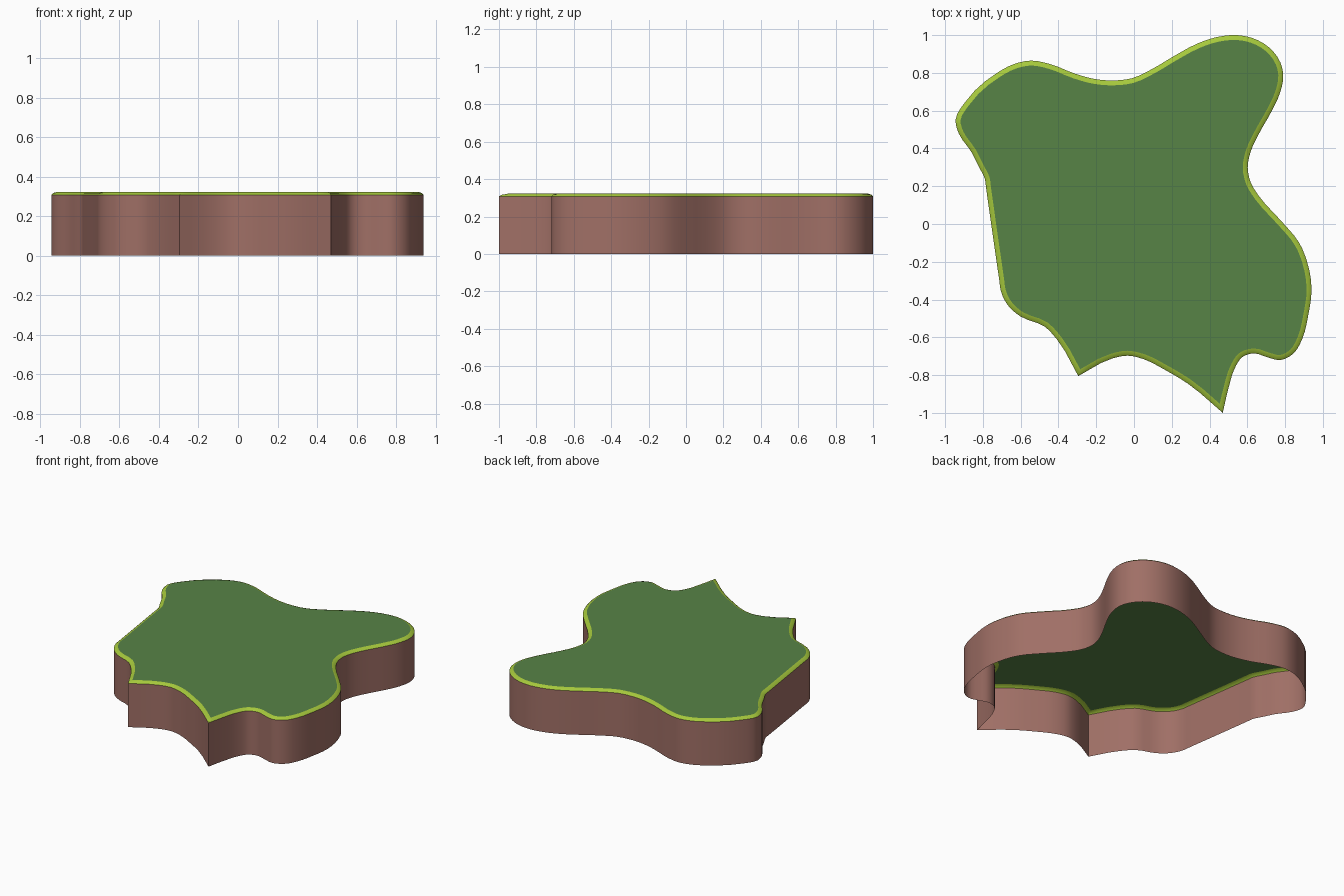
import bpy
from mathutils import Vector

if "Cube" in bpy.data.objects:
    bpy.data.objects.remove(bpy.data.objects["Cube"])

# Plan outline of the island, clockwise from the left lobe
OUTLINE = [Vector(p) for p in [
    (-.945, .55), (-.89, .65), (-.725, .80), (-.635, .847), (-.545, .865), (-.445, .847),
    (-.31, .795), (-.21, .768), (-.115, .76), (-.01, .772), (.095, .82), (.21, .888),
    (.335, .955), (.44, .99), (.545, 1.0), (.625, .985), (.715, .935), (.775, .855),
    (.79, .79), (.775, .70), (.73, .60), (.66, .475), (.615, .375), (.602, .30),
    (.618, .22), (.66, .15), (.785, .01), (.875, -.10), (.915, -.195), (.94, -.345),
    (.922, -.485), (.89, -.61), (.845, -.685), (.775, -.72), (.705, -.705), (.635, -.685),
    (.572, -.705), (.54, -.75), (.50, -.87), (.47, -1.0), (.285, -.845), (.16, -.77),
    (.055, -.717), (-.035, -.697), (-.115, -.712), (-.295, -.805), (-.405, -.615),
    (-.47, -.545), (-.60, -.49), (-.66, -.44), (-.705, -.355), (-.713, -.30),
    (-.783, .19), (-.79, .24), (-.82, .30), (-.86, .38), (-.928, .48)]]
CORNERS = {(.47, -1.0), (-.295, -.805)}   # the two pointed tips
STEPS = 3


def is_corner(p):
    return any((p - Vector(c)).length < 1e-4 for c in CORNERS)


def smooth_loop(pts):
    """Hermite curve through the points, kept sharp at the corners."""
    n, out = len(pts), []

    def tangent(i, chord):
        if is_corner(pts[i]):
            return chord
        a, b = pts[i] - pts[i - 1], pts[(i + 1) % n] - pts[i]
        return (a.normalized() * b.length + b.normalized() * a.length).normalized() * chord.length

    for i in range(n):
        j = (i + 1) % n
        p, q = pts[i], pts[j]
        u, v = tangent(i, q - p), tangent(j, q - p)
        for k in range(STEPS):
            t = k / STEPS
            out.append(p * (2*t**3 - 3*t**2 + 1) + u * (t**3 - 2*t**2 + t)
                       + q * (3*t**2 - 2*t**3) + v * (t**3 - t**2))
    return out


def inset(loop, d):
    """Mitred inward offset of a counter-clockwise loop."""
    n, out = len(loop), []
    for i, p in enumerate(loop):
        a = (p - loop[i - 1]).normalized()
        b = (loop[(i + 1) % n] - p).normalized()
        na, nb = Vector((-a.y, a.x)), Vector((-b.y, b.x))
        out.append(p + (na + nb) / (1 + na.dot(nb)) * d)
    return out


def material(name, rgb):
    m = bpy.data.materials.new(name)
    m.diffuse_color = (*rgb, 1)
    m.use_nodes = True
    m.node_tree.nodes["Principled BSDF"].inputs["Base Color"].default_value = m.diffuse_color
    return m


def make(name, verts, faces, mat):
    me = bpy.data.meshes.new(name)
    me.from_pydata(verts, [], faces)
    me.materials.append(mat)
    ob = bpy.data.objects.new(name, me)
    bpy.context.collection.objects.link(ob)
    bpy.ops.object.select_all(action='DESELECT')
    ob.select_set(True)
    bpy.context.view_layer.objects.active = ob
    bpy.ops.object.shade_smooth_by_angle(angle=0.7)
    return ob


def band(name, profile, mat):
    """Sweep (inset, height) steps around the outline."""
    n = len(loop)
    verts = [(p.x, p.y, z) for d, z in profile for p in inset(loop, d)]
    faces = [(r*n + i, r*n + (i+1) % n, (r+1)*n + (i+1) % n, (r+1)*n + i)
             for r in range(len(profile) - 1) for i in range(n)]
    return make(name, verts, faces, mat)


loop = smooth_loop(OUTLINE)[::-1]
soil = material("soil brown", (.35, .16, .132))
edge = material("light grass", (.38, .58, .045))
grass = material("grass green", (.097, .23, .061))

# Open-bottomed soil wall
band("soil_wall", [(0, 0), (0, .308)], soil)
# Rounded light-green lip
band("grass_rim", [(0, .308), (.010, .317), (.026, .322)], edge)
# Flat grass top
make("grass_top", [(p.x, p.y, .322) for p in inset(loop, .026)],
     [tuple(range(len(loop)))], grass)
